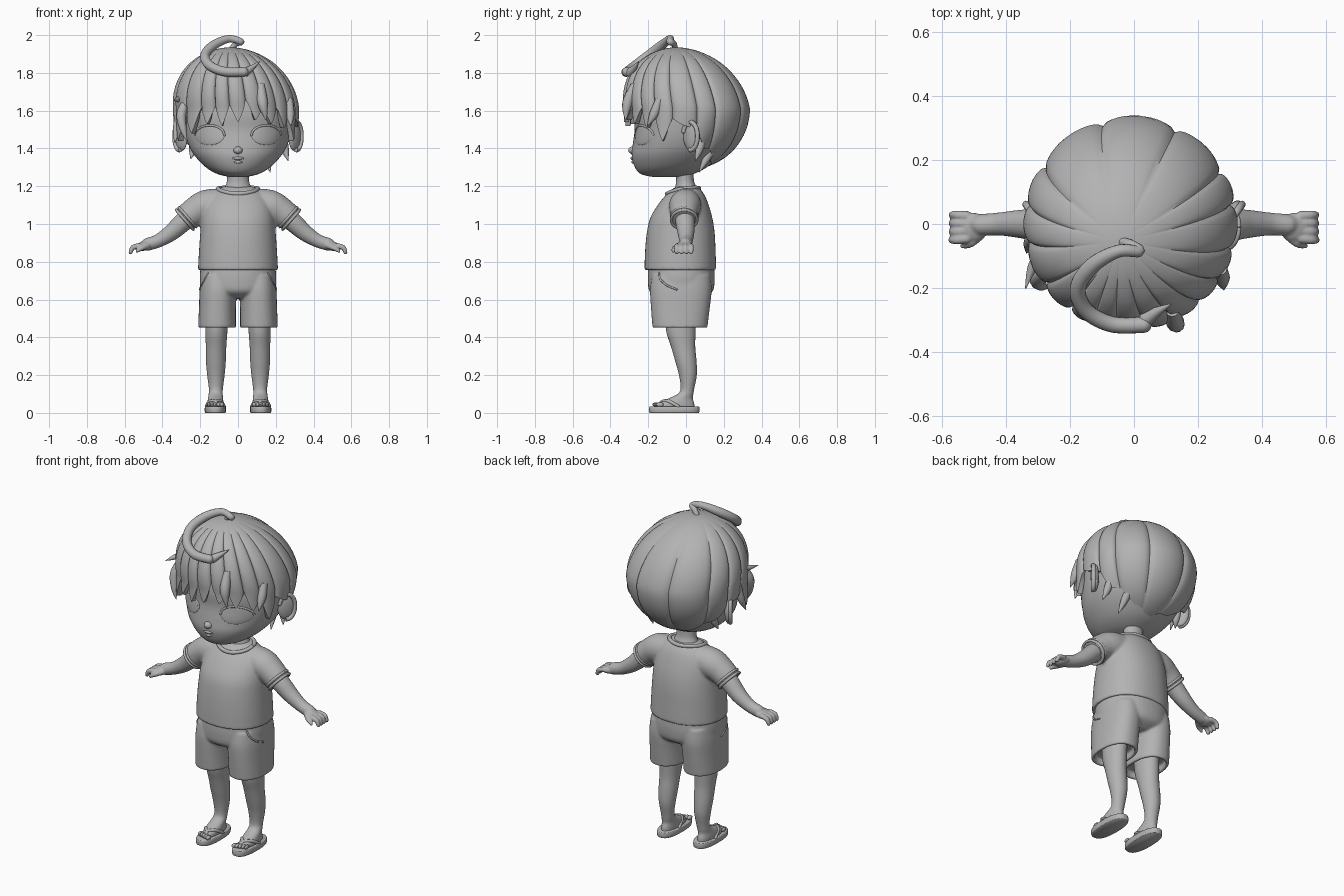
import bpy, bmesh, math
from mathutils import Vector, Matrix, Euler
from mathutils.bvhtree import BVHTree

if "Cube" in bpy.data.objects:
    bpy.data.objects.remove(bpy.data.objects["Cube"])

clay = bpy.data.materials.new("clay_grey")
clay.use_nodes = True
clay.diffuse_color = (0.45, 0.45, 0.45, 1)
clay.node_tree.nodes["Principled BSDF"].inputs["Base Color"].default_value = clay.diffuse_color


def spline(rows, n):
    """Catmull-Rom interpolation through rows of numbers."""
    rows = [Vector(r) for r in rows]
    out = []
    for i in range(len(rows) - 1):
        a, b, c, d = rows[max(i - 1, 0)], rows[i], rows[i + 1], rows[min(i + 2, len(rows) - 1)]
        for k in range(n):
            t = k / n
            out.append(b + (c - a) * (t / 2) + (a * 2 - b * 5 + c * 4 - d) * (t * t / 2)
                       + (b * 3 - a - c * 3 + d) * (t ** 3 / 2))
    return out + [rows[-1]]


def skin(bm, rings, caps=True):
    """Join closed rings of points with quads."""
    loops = [[bm.verts.new(p) for p in ring] for ring in rings]
    for a, b in zip(loops, loops[1:]):
        for i in range(len(a)):
            bm.faces.new((a[i - 1], a[i], b[i], b[i - 1]))
    if caps:
        bm.faces.new(loops[0])
        bm.faces.new(loops[-1])


def loft(bm, rows, steps=5, power=2.0, hem=0, seg=48):
    """Stack of flat rounded rings; each row is cx, cy, z, half width, half depth."""
    rows = spline(rows, steps)
    if hem:
        x, y, z, w, d = rows[0]
        rows = [(x, y, z + 0.04, w - hem, d - hem), (x, y, z, w - hem, d - hem)] + rows
    rings = []
    for x, y, z, w, d in rows:
        ring = []
        for i in range(seg):
            c, s = math.cos(math.tau * i / seg), math.sin(math.tau * i / seg)
            e = 2 / power
            ring.append((x + w * math.copysign(abs(c) ** e, c), y + d * math.copysign(abs(s) ** e, s), z))
        rings.append(ring)
    skin(bm, rings)


def ball(bm, loc, size, rot=(0, 0, 0), seg=20):
    m = Matrix.LocRotScale(Vector(loc), Euler(rot), Vector(size))
    return bmesh.ops.create_uvsphere(bm, u_segments=seg, v_segments=seg // 2, radius=1, matrix=m)["verts"]


def tube(bm, rows, steps=5, seg=12, tip=True):
    """Swept round tube; each row is x, y, z, radius."""
    rows = spline(rows, steps)
    pts = [Vector(r[:3]) for r in rows]
    normal, rings = Vector((0.31, 0.52, 0.8)), []
    for i, p in enumerate(pts):
        t = (pts[min(i + 1, len(pts) - 1)] - pts[max(i - 1, 0)]).normalized()
        normal = (normal - t * normal.dot(t)).normalized()
        side = t.cross(normal)
        rings.append([p + (normal * math.cos(a) + side * math.sin(a)) * rows[i][3]
                      for a in (math.tau * k / seg for k in range(seg))])
    skin(bm, rings)
    if tip:
        ball(bm, pts[-1], [rows[-1][3]] * 3, seg=12)


def make(name, bm, mirror=False, voxel=0, shell=0):
    bmesh.ops.remove_doubles(bm, verts=bm.verts, dist=0.00001)
    bmesh.ops.recalc_face_normals(bm, faces=bm.faces)
    mesh = bpy.data.meshes.new(name)
    bm.to_mesh(mesh)
    bm.free()
    mesh.materials.append(clay)
    ob = bpy.data.objects.new(name, mesh)
    bpy.context.scene.collection.objects.link(ob)
    if mirror:
        ob.modifiers.new("Mirror", 'MIRROR').use_mirror_merge = False
    if voxel:
        ob.modifiers.new("Blend", 'REMESH').voxel_size = voxel
        soft = ob.modifiers.new("Soften", 'SMOOTH')
        soft.iterations = 5
    if shell:
        solid = ob.modifiers.new("Shell", 'SOLIDIFY')
        solid.thickness, solid.offset = shell, -1
    bpy.ops.object.select_all(action='DESELECT')
    ob.select_set(True)
    bpy.context.view_layer.objects.active = ob
    for mod in [m.name for m in ob.modifiers]:
        bpy.ops.object.modifier_apply(modifier=mod)
    bpy.ops.object.shade_smooth_by_angle(angle=math.radians(50))
    return ob


def surface(ob):
    return BVHTree.FromPolygons([v.co for v in ob.data.vertices], [p.vertices[:] for p in ob.data.polygons])


# Head with nose
bm = bmesh.new()
loft(bm, [(0, -.1, 1.25, .05, .08), (0, -.1, 1.265, .11, .14), (0, -.08, 1.3, .17, .19),
          (0, -.055, 1.36, .228, .232), (0, -.03, 1.42, .262, .252), (0, -.01, 1.5, .285, .262),
          (0, 0, 1.6, .29, .275), (0, 0, 1.75, .24, .24), (0, 0, 1.86, .12, .12)], power=2.1, seg=64)
ball(bm, (0, -.283, 1.39), (.024, .023, .02))
face = surface(make("head", bm))


def face_y(x, z):
    return face.ray_cast(Vector((x, -1, z)), Vector((0, 1, 0)))[0].y


# Eyes and lids laid on the face
bm = bmesh.new()
for v in ball(bm, (.15, 0, 1.47), (.078, .007, .052), seg=32):
    v.co.y += face_y(v.co.x, v.co.z)
lid = []
for k in range(9):
    a = math.pi * k / 8
    x, z = .15 + .078 * math.cos(a), 1.47 + .052 * math.sin(a)
    lid.append((x, face_y(x, z), z, .006))
tube(bm, lid)
make("eyes", bm, mirror=True)

# Lips
bm = bmesh.new()
for z, w in ((1.348, .03), (1.328, .02)):
    tube(bm, [(x, face_y(x, z) + .001, z, r) for x, r in ((-w, .003), (0, .009), (w, .003))])
make("lips", bm)

# Ears with raised rim
bm = bmesh.new()
ear = Matrix.Translation((.3, .03, 1.465)) @ Matrix.Rotation(math.radians(-35), 4, 'Z')
ball(bm, ear.translation, (.02, .052, .08), ear.to_euler())
rim = [ear @ Vector((.012, .046 * math.cos(a), .074 * math.sin(a)))
       for a in (math.radians(d) for d in range(-100, 161, 20))]
tube(bm, [(*p, .012) for p in rim])
make("ears", bm, mirror=True)

# Hair cap: lobes as start angle, valley height, tip height
lobes = [(10, 1.5, 1.4), (29, 1.4, 1.33), (64, 1.32, 1.29), (106, 1.32, 1.33), (147, 1.4, 1.42),
         (170, 1.52, 1.53), (190, 1.57, 1.44), (215, 1.58, 1.48), (235, 1.62, 1.53), (250, 1.62, 1.52),
         (264, 1.63, 1.54), (280, 1.66, 1.55), (296, 1.62, 1.53), (312, 1.62, 1.51), (328, 1.58, 1.44),
         (346, 1.56, 1.52), (370, 1.5, 1.4)]
columns, rows, cols = [], 32, 14
for (a0, v0, tip), (a1, v1, _) in zip(lobes, lobes[1:]):
    for k in range(cols):
        f = 2 * k / cols - 1
        az = math.radians(a0 + (a1 - a0) * k / cols)
        hem = tip + ((v0 if f < 0 else v1) - tip) * abs(f) ** 1.2
        end = math.acos((hem - 1.61) / .325)
        back = min(1, max(0, .5 + 1.2 * math.sin(az)))
        column = []
        for j in range(rows + 1):
            p = end * j / rows
            s = math.sin(p)
            if p > math.pi / 2:
                s = 1 - (1 - s) * back
            r = (.313 + .021 * math.sqrt(1 - f * f) * min(1, 1.6 * s)) * s
            lean = max(0, math.cos(p))
            column.append((r * math.cos(az) - .01 - .03 * lean, r * math.sin(az) + .005 - .055 * lean,
                           1.61 + .325 * math.cos(p)))
        columns.append(column)
bm = bmesh.new()
skin(bm, list(zip(*columns)), caps=False)
make("hair_cap", bm, shell=.028)

# Loose locks at the temples and nape
bm = bmesh.new()
for lock in ([(-.27, -.14, 1.66, .02), (-.3, -.17, 1.58, .026), (-.29, -.19, 1.5, .018), (-.27, -.2, 1.44, .002)],
             [(-.28, -.08, 1.68, .015), (-.315, -.13, 1.66, .016), (-.338, -.2, 1.655, .002)],
             [(-.31, -.04, 1.6, .02), (-.325, -.06, 1.5, .02), (-.335, -.09, 1.43, .002)],
             [(.27, -.14, 1.66, .02), (.275, -.17, 1.58, .024), (.28, -.205, 1.52, .002)],
             [(.24, .09, 1.46, .02), (.25, .07, 1.39, .02), (.265, .05, 1.335, .002)],
             [(-.24, .09, 1.46, .02), (-.24, .07, 1.39, .02), (-.25, .05, 1.345, .002)],
             [(.15, .14, 1.4, .025), (.16, .1, 1.33, .018), (.17, .07, 1.275, .002)],
             [(.12, -.27, 1.74, .02), (.13, -.31, 1.64, .028), (.15, -.32, 1.55, .003)]):
    tube(bm, lock)
make("hair_locks", bm)

# Curled forelock on the crown
bm = bmesh.new()
path = [(-.04, -.055, 1.92, .014), (-.01, -.065, 1.955, .016), (.015, -.085, 1.965, .018)]
for x, y in ((-.05, -.085), (-.13, -.13), (-.175, -.2), (-.15, -.27), (-.07, -.313), (.03, -.315)):
    path.append((x, y, 1.98 + (y + .085) * .76, .025 if y < -.1 else .02))
tube(bm, path, steps=8, seg=16)
tube(bm, [(.035, -.3, 1.8, .024), (.07, -.275, 1.825, .016), (.115, -.25, 1.86, .002)])
make("curled_forelock", bm)

# Neck
bm = bmesh.new()
loft(bm, [(0, 0, 1.1, .09, .07), (0, 0, 1.18, .075, .06), (0, -.005, 1.23, .058, .047), (0, -.01, 1.31, .06, .05)])
make("neck", bm)

# Shirt body and sleeves blended together
bm = bmesh.new()
loft(bm, [(0, -.03, .755, .212, .19), (0, -.03, .85, .207, .187), (0, -.028, .95, .2, .18),
          (0, -.025, 1.03, .193, .165), (0, -.015, 1.1, .178, .135), (0, -.005, 1.15, .15, .105),
          (0, .002, 1.185, .11, .074), (0, .005, 1.2, .07, .05)], power=2.2, hem=.02)
for s in (-1, 1):
    tube(bm, [(s * .08, 0, 1.11, .08), (s * .17, -.005, 1.095, .085), (s * .23, -.008, 1.065, .076),
              (s * .285, -.01, 1.02, .07)], seg=24, tip=False)
shirt = make("shirt", bm, voxel=.008)

# Collar band and sleeve hems
bm = bmesh.new()
skin_of_shirt = surface(shirt)
collar = []
for k in range(25):
    a = math.tau * k / 24
    y = .085 * math.sin(a) - .015
    p = skin_of_shirt.ray_cast(Vector((.105 * math.cos(a), y, 2)), Vector((0, 0, -1)))[0]
    collar.append((*p, .011))
tube(bm, collar, steps=3, tip=False)
make("collar", bm)
bm = bmesh.new()
out, up = Vector((.75, 0, -.66)), Vector((.66, 0, .75))
hem = [Vector((.282, -.01, 1.023)) + up * (.068 * math.cos(a)) + Vector((0, .068 * math.sin(a), 0))
       for a in (math.tau * k / 24 for k in range(25))]
for shift in (-.02, 0):
    tube(bm, [(*(p + out * shift), .008) for p in hem], steps=2, tip=False)
make("sleeve_hems", bm, mirror=True)

# Shorts: hips and two legs blended together
bm = bmesh.new()
loft(bm, [(0, -.025, .605, .1, .11), (0, -.026, .64, .185, .165), (0, -.025, .7, .202, .177),
          (0, -.025, .775, .198, .175)], power=2.2)
for s in (-1, 1):
    loft(bm, [(s * .111, -.032, .45, .1, .145), (s * .109, -.03, .55, .098, .155),
              (s * .105, -.027, .65, .098, .163), (s * .1, -.025, .73, .094, .155)], power=2.3, hem=.018)
cloth = surface(make("shorts", bm, voxel=.007))

# Pocket seams
bm = bmesh.new()
seam = [cloth.find_nearest(Vector(p))[0] for p in
        ((.17, -.155, .745), (.18, -.14, .71), (.19, -.1, .675), (.22, -.05, .655))]
tube(bm, [(*p, .005) for p in seam])
make("pocket_seams", bm, mirror=True)

# Arms and hands
bm = bmesh.new()
tube(bm, [(.2, -.005, 1.08, .05), (.28, -.005, 1.02, .052), (.35, 0, .957, .045), (.42, 0, .912, .036),
          (.48, -.003, .892, .034)], seg=20)
ball(bm, (.5, -.01, .883), (.045, .046, .025), (0, .25, 0))
for i in range(4):
    y = .028 - .026 * i
    tube(bm, [(.515, y * .9, .885, .015), (.555, y, .877, .014), (.569, y, .85, .011)])
tube(bm, [(.475, -.03, .885, .016), (.51, -.06, .872, .014), (.535, -.068, .856, .009)])
make("arms", bm, mirror=True, voxel=.005)

# Legs, feet and toes
bm = bmesh.new()
loft(bm, [(.12, -.055, .032, .042, .1), (.12, -.052, .05, .043, .095), (.119, -.03, .075, .04, .066),
          (.118, -.003, .1, .037, .042), (.117, .008, .13, .037, .036), (.117, .01, .2, .046, .047),
          (.117, 0, .27, .052, .056), (.116, -.015, .35, .054, .064), (.115, -.026, .42, .058, .076),
          (.113, -.03, .5, .06, .082)])
for i in range(5):
    ball(bm, (.086 + .017 * i, -.158 + .005 * i, .044), (.012 - .001 * i, .02, .012), seg=12)
make("legs", bm, mirror=True)

# Sandals: soles and straps
bm = bmesh.new()
loft(bm, [(.12, -.062, 0, .053, .13), (.12, -.062, .006, .056, .133), (.12, -.062, .028, .056, .133),
          (.12, -.062, .033, .053, .13)], steps=2, power=2.5)
for side in (-1, 1):
    tube(bm, [(.113, -.145, .04, .007), (.118, -.125, .06, .009), (.12 + side * .03, -.09, .06, .01),
              (.12 + side * .048, -.04, .034, .008)])
make("sandals", bm, mirror=True)
